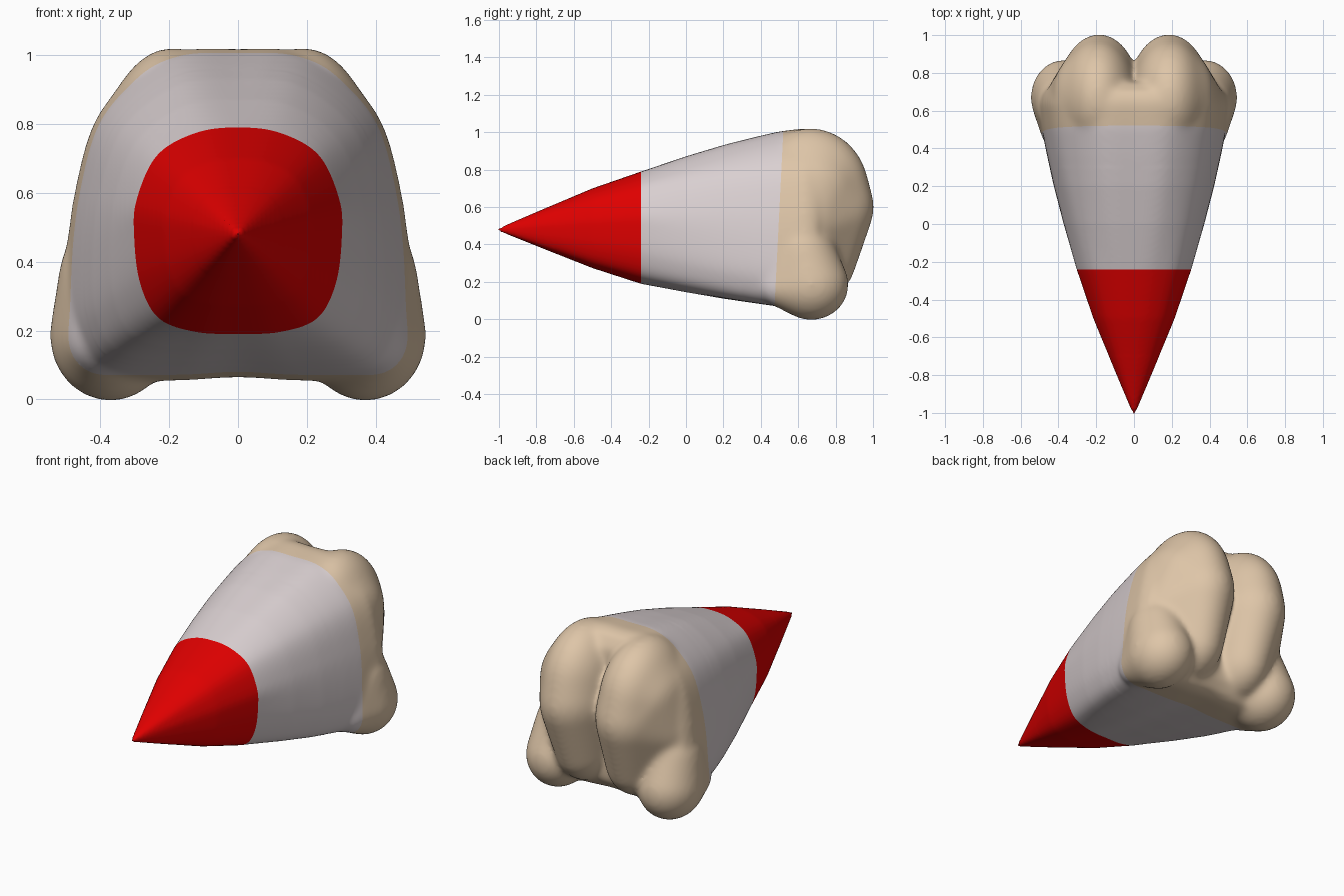
import bpy, bmesh
from mathutils import Matrix, Vector

if "Cube" in bpy.data.objects:
    bpy.data.objects.remove(bpy.data.objects["Cube"])


def material(name, colour):
    m = bpy.data.materials.new(name)
    m.diffuse_color = (*colour, 1)
    m.use_nodes = True
    m.node_tree.nodes["Principled BSDF"].inputs["Base Color"].default_value = m.diffuse_color
    return m


# Half cross-sections (x, z), bottom centre to top centre
FRONT = [(0, .19), (.12, .195), (.23, .235), (.285, .34), (.302, .48), (.295, .58),
         (.235, .71), (.12, .775), (0, .79)]
BACK = [(0, .078), (.18, .068), (.40, .08), (.475, .18), (.487, .35), (.46, .6),
        (.385, .83), (.20, .985), (0, 1.003)]
STEPS = 8


def smooth_loop(half):
    """Mirror a half section and run a closed Catmull-Rom curve through it."""
    pts = [Vector(p) for p in half]
    pts += [Vector((-x, z)) for x, z in reversed(half[1:-1])]
    n, out = len(pts), []
    for i in range(n):
        a, b, c, d = (pts[(i + k) % n] for k in (-1, 0, 1, 2))
        for s in range(STEPS):
            t = s / STEPS
            out.append(.5 * (2 * b + (c - a) * t + (2 * a - 5 * b + 4 * c - d) * t * t
                             + (3 * b - a - 3 * c + d) * t ** 3))
    return out


def section(t):
    """t in 0..1 grows from the tip to FRONT, 1..2 blends FRONT to BACK."""
    tip = [(0, .48)] * len(FRONT)
    a, b, f = (tip, FRONT, t) if t <= 1 else (FRONT, BACK, t - 1)
    return smooth_loop([(p[0] + (q[0] - p[0]) * f, p[1] + (q[1] - p[1]) * f)
                        for p, q in zip(a, b)])


bm = bmesh.new()

# Tapered body loft: (y, section parameter, extra scale)
rings = []
for y, t, s in [(-1.01, .012, 1), (-.75, .37, 1), (-.5, .71, 1), (-.24, 1, 1), (0, 1.38, 1),
                (.2, 1.66, 1), (.36, 1.85, 1), (.5, 2, 1), (.64, 2, 1.035), (.70, 2, 1), (.75, 2, .85)]:
    rings.append([bm.verts.new((p.x * s, y, .52 + (p.y - .52) * s)) for p in section(t)])
n = len(rings[0])
for a, b in zip(rings, rings[1:]):
    for i in range(n):
        bm.faces.new((a[i], a[(i + 1) % n], b[(i + 1) % n], b[i]))
bm.faces.new(rings[0])
bm.faces.new(rings[-1])


def lobe(balls):
    """Convex hull around a row of ellipsoids (centre, radii)."""
    part = bmesh.new()
    for c, r in balls:
        bmesh.ops.create_icosphere(part, subdivisions=4, radius=1,
                                   matrix=Matrix.Translation(c) @ Matrix.Diagonal((*r, 1)))
    cloud = bmesh.new()
    for v in part.verts:
        cloud.verts.new(v.co)
    part.free()
    bmesh.ops.convex_hull(cloud, input=cloud.verts)
    bmesh.ops.delete(cloud, geom=[v for v in cloud.verts if not v.link_faces], context='VERTS')
    tmp = bpy.data.meshes.new("lobe")
    cloud.to_mesh(tmp)
    cloud.free()
    bm.from_mesh(tmp)
    bpy.data.meshes.remove(tmp)


for s in (-1, 1):
    # Tall rear lobe, flared outwards to meet the body wall
    lobe([((s * .19, .665, .68), (.21, .315, .342)),
          ((s * .185, .70, .60), (.21, .305, .28)),
          ((s * .265, .66, .70), (.17, .25, .22)),
          ((s * .27, .63, .52), (.20, .22, .20)),
          ((s * .17, .67, .32), (.17, .24, .23))])
    # Low side knuckle, tapering forwards
    lobe([((s * .37, .67, .185), (.177, .20, .19)),
          ((s * .36, .63, .36), (.16, .17, .16)),
          ((s * .395, .48, .175), (.095, .09, .10))])

bmesh.ops.recalc_face_normals(bm, faces=bm.faces)
mesh = bpy.data.meshes.new("tapered_body")
bm.to_mesh(mesh)
bm.free()
body = bpy.data.objects.new("tapered_body", mesh)
bpy.context.collection.objects.link(body)

# Fuse everything, then soften mainly the back
remesh = body.modifiers.new("fuse", 'REMESH')
remesh.mode = 'VOXEL'
remesh.voxel_size = .013
fused = bpy.data.meshes.new_from_object(body.evaluated_get(bpy.context.evaluated_depsgraph_get()))
body.modifiers.clear()
body.data = fused
fused.materials.clear()
for m in (material("red_tip", (.75, 0, 0)),
          material("pale_grey", (.70, .63, .64)),
          material("tan", (.73, .56, .39))):
    fused.materials.append(m)

bm = bmesh.new()
bm.from_mesh(fused)
for k in range(16):
    bmesh.ops.smooth_vert(bm, verts=[v for v in bm.verts if v.co.y > (-.7 if k < 4 else .3)],
                          factor=.5, use_axis_x=True, use_axis_y=True, use_axis_z=True)

# Clean colour borders
tan_normal = Vector((0, 1, -.05)).normalized()
for co, no in (((0, -.24, 0), (0, 1, 0)), ((0, .47, 0), tan_normal)):
    bmesh.ops.bisect_plane(bm, geom=bm.verts[:] + bm.edges[:] + bm.faces[:],
                           plane_co=co, plane_no=no, dist=1e-5)
for f in bm.faces:
    c = f.calc_center_median()
    f.material_index = 0 if c.y < -.24 else 1 if c.y - .05 * c.z < .47 else 2
    f.smooth = True
bm.to_mesh(fused)
bm.free()
